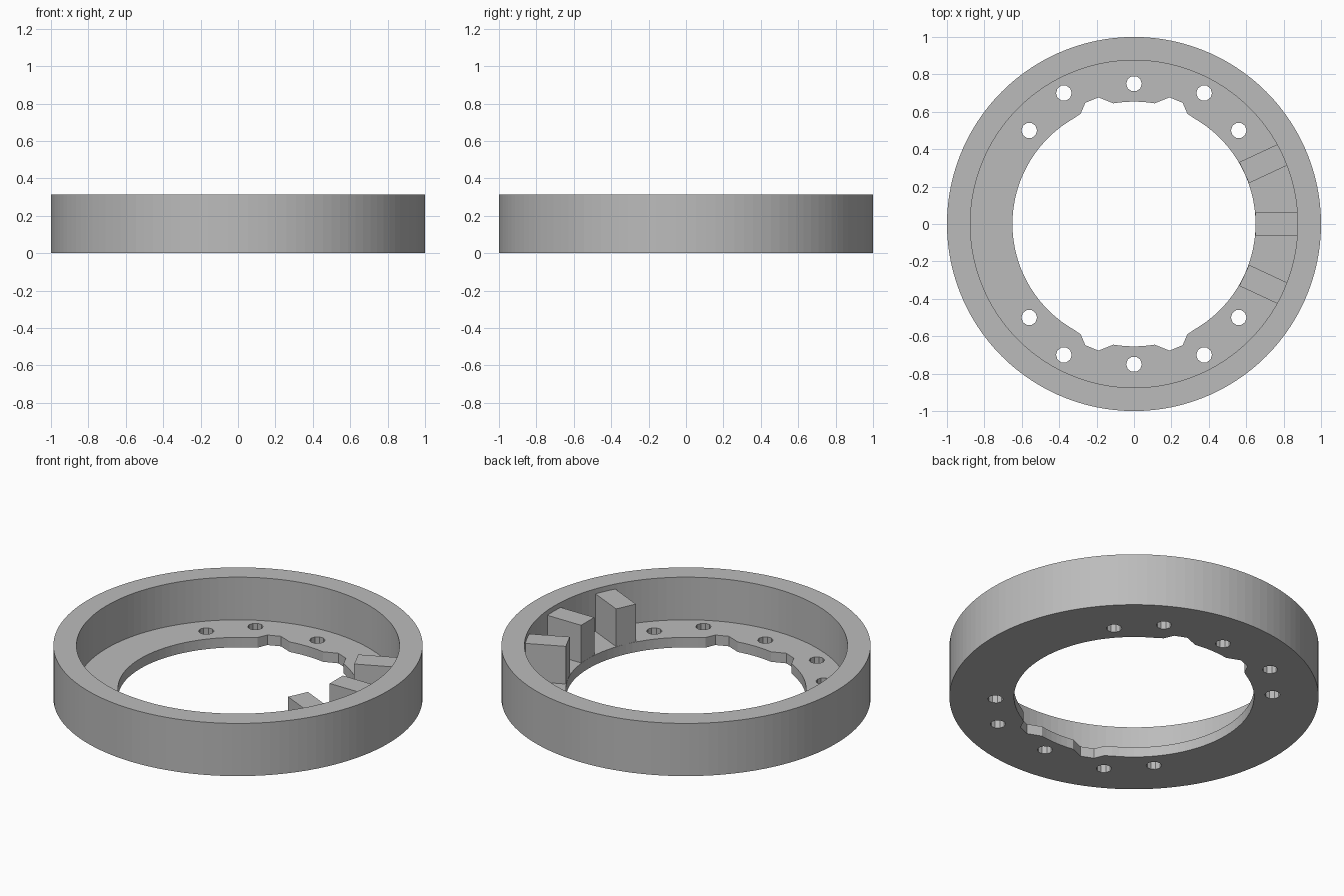
import bpy, bmesh
from math import sin, cos, pi, radians, atan2, hypot
from mathutils import Matrix, Vector

cube = bpy.data.objects.get("Cube")
if cube:
    bpy.data.objects.remove(cube)

HEIGHT, FLOOR, BLOCK_TOP = 0.315, 0.06, 0.285
OUTER, WALL, BORE = 1.0, 0.875, 0.65

grey = bpy.data.materials.new("plain grey")
grey.use_nodes = True
colour = (0.5, 0.5, 0.5, 1)
grey.diffuse_color = colour
grey.node_tree.nodes["Principled BSDF"].inputs["Base Color"].default_value = colour


def circle(radius, sides, cx=0, cy=0):
    return [(cx + radius * cos(2 * pi * i / sides), cy + radius * sin(2 * pi * i / sides))
            for i in range(sides)]


def arc(radius, start, end, steps):
    return [(radius * cos(start + (end - start) * i / steps),
             radius * sin(start + (end - start) * i / steps)) for i in range(steps + 1)]


def cap(bm, loops, z):
    """Flat face bounded by the first loop, with the other loops as holes."""
    edges = []
    for pts in loops:
        verts = [bm.verts.new((x, y, z)) for x, y in pts]
        edges += [bm.edges.new((verts[i - 1], verts[i])) for i in range(len(verts))]
    bmesh.ops.triangle_fill(bm, edges=edges, use_beauty=True, normal=Vector((0, 0, 1)))


def side(bm, pts, z0, z1):
    """Vertical wall following a closed loop."""
    low = [bm.verts.new((x, y, z0)) for x, y in pts]
    high = [bm.verts.new((x, y, z1)) for x, y in pts]
    for i in range(len(pts)):
        bm.faces.new((low[i - 1], low[i], high[i], high[i - 1]))


def finish(bm, name):
    bmesh.ops.remove_doubles(bm, verts=bm.verts, dist=0.0001)
    bmesh.ops.recalc_face_normals(bm, faces=bm.faces)
    mesh = bpy.data.meshes.new(name)
    bm.to_mesh(mesh)
    bm.free()
    mesh.materials.append(grey)
    obj = bpy.data.objects.new(name, mesh)
    bpy.context.collection.objects.link(obj)
    return obj


# Bore outline: round at the sides, two shallow notches at front and back
notch = [(0.285, 0.59), (0.26, 0.648), (0.19, 0.677), (0.11, 0.645)]
corner = atan2(notch[0][1], notch[0][0])
top_end = atan2(notch[-1][1], notch[-1][0])
half = arc(BORE, -corner, corner, 36)[1:-1] + notch
half += arc(hypot(*notch[-1]), top_end, pi - top_end, 6)[1:-1]
half += [(-x, y) for x, y in reversed(notch)]
bore = half + [(-x, -y) for x, y in half]
# The half outline already holds one side arc and one notched end
bore = [p for i, p in enumerate(bore) if i == 0 or p != bore[i - 1]]

# Bolt holes, mirrored front to back and left to right
holes = []
for sy in (1, -1):
    for x, y in ((0, 0.75), (0.375, 0.7), (-0.375, 0.7), (0.56, 0.5), (-0.56, 0.5)):
        holes.append(circle(0.042, 10, x, sy * y))

# Ring body with a recessed floor
rim, inner = circle(OUTER, 120), circle(WALL, 120)
bm = bmesh.new()
cap(bm, [rim, bore] + holes, 0)
cap(bm, [inner, bore] + holes, FLOOR)
cap(bm, [rim, inner], HEIGHT)
side(bm, rim, 0, HEIGHT)
side(bm, inner, FLOOR, HEIGHT)
for loop in [bore] + holes:
    side(bm, loop, 0, FLOOR)
finish(bm, "ring_body")

# Three upright blocks against the wall on the left side
for name, angle in (("front_block", -25), ("middle_block", 0), ("back_block", 25)):
    bm = bmesh.new()
    size = Vector((WALL - BORE, 0.124, BLOCK_TOP - FLOOR))
    place = Matrix.Translation(((WALL + BORE) / 2, 0, (BLOCK_TOP + FLOOR) / 2))
    bmesh.ops.create_cube(bm, size=1, matrix=Matrix.Rotation(radians(angle), 4, 'Z')
                          @ place @ Matrix.Diagonal(size).to_4x4())
    finish(bm, name)
